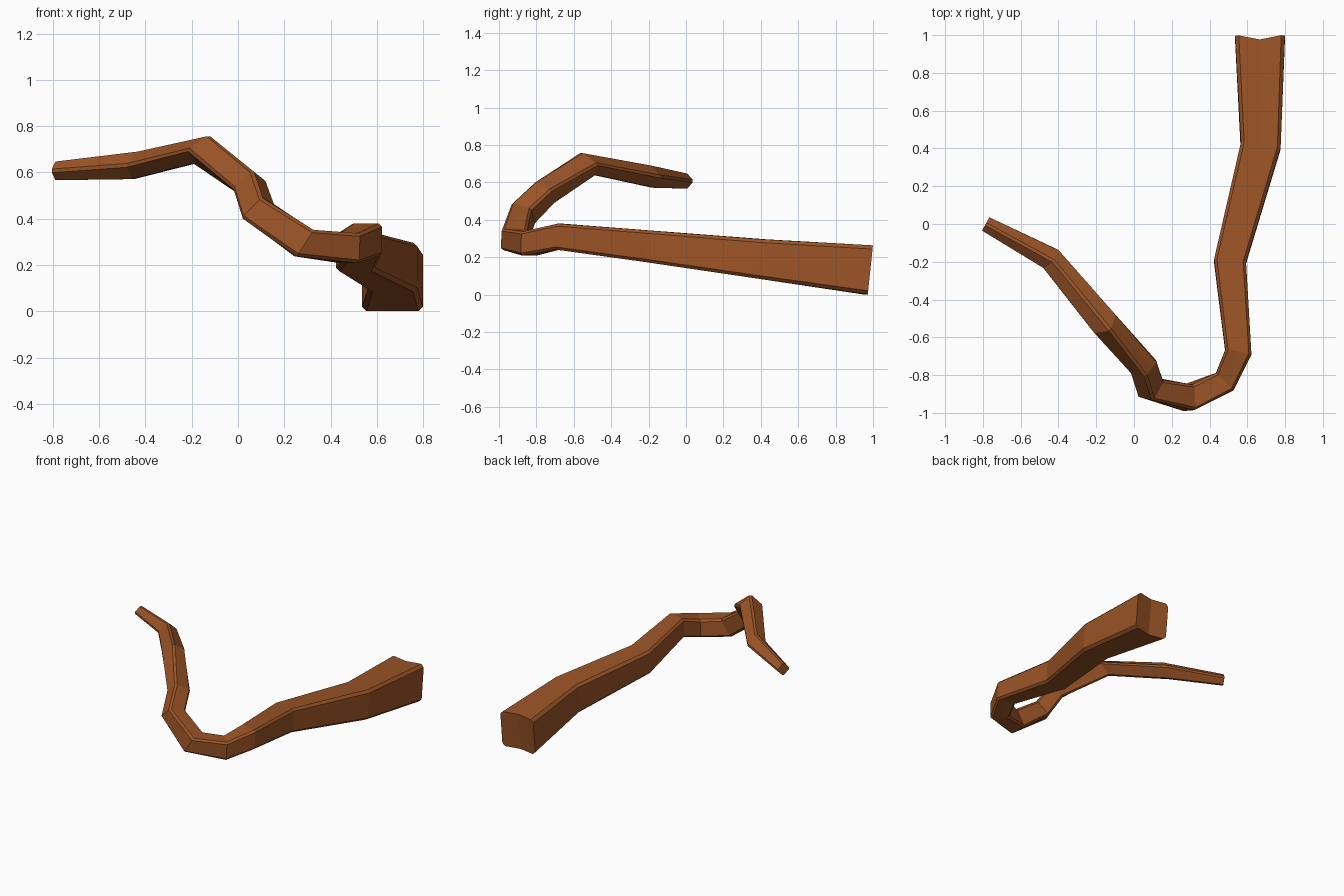
import bpy, bmesh
from math import radians, sin, cos
from mathutils import Vector

if "Cube" in bpy.data.objects:
    bpy.data.objects.remove(bpy.data.objects["Cube"])

# Stations along the limb: x, y, z, half width, roll (deg), pitch (deg)
stations = [
    (0.667, 0.985, 0.132, 0.132, 0, 6),
    (0.67, 0.41, 0.19, 0.106, 0, 6),
    (0.508, -0.20, 0.258, 0.085, 0, 5),
    (0.552, -0.68, 0.31, 0.070, 0, 4),
    (0.48, -0.835, 0.273, 0.065, 0, 2),
    (0.285, -0.92, 0.295, 0.068, 0, 33),
    (0.088, -0.87, 0.432, 0.063, 20, 42),
    (0.05, -0.755, 0.545, 0.059, 34, 39),
    (-0.157, -0.525, 0.698, 0.059, 45, 38),
    (-0.44, -0.185, 0.631, 0.050, 45, 16),
    (-0.785, 0.0, 0.607, 0.034, 45, 0),
]


def section(h):
    """Square with narrow chamfers and a mid point on the top and bottom."""
    c = h - (0.008 + 0.09 * h)
    return [(0, h), (c, h), (h, c), (h, -c), (c, -h),
            (0, -h), (-c, -h), (-h, -c), (-h, c), (-c, h)]


def heading(i):
    """Average horizontal direction of the neighbouring segments."""
    d = Vector((0, 0, 0))
    for a, b in ((i - 1, i), (i, i + 1)):
        if a >= 0 and b < len(stations):
            s = Vector(stations[b][:3]) - Vector(stations[a][:3])
            s.z = 0
            d += s.normalized()
    return d.normalized()


bm = bmesh.new()
rings = []
for i, (x, y, z, h, roll, pitch) in enumerate(stations):
    flat, p, r = heading(i), radians(pitch), radians(roll)
    right0 = flat.cross(Vector((0, 0, 1)))
    up0 = Vector((0, 0, 1)) * cos(p) - flat * sin(p)
    up = up0 * cos(r) + right0 * sin(r)
    right = right0 * cos(r) - up0 * sin(r)
    rings.append([bm.verts.new(Vector((x, y, z)) + right * u + up * v)
                  for u, v in section(h)])

# Root end folds inward along its centre line
for k in (0, 5):
    rings[0][k].co.y -= 0.022

# Skin and end caps
n = len(rings[0])
for a, b in zip(rings, rings[1:]):
    for k in range(n):
        bm.faces.new((a[k], a[(k + 1) % n], b[(k + 1) % n], b[k]))
bm.faces.new(rings[0][0:6])
bm.faces.new(rings[0][5:] + rings[0][:1])
bm.faces.new(rings[-1])
bmesh.ops.recalc_face_normals(bm, faces=bm.faces)

mesh = bpy.data.meshes.new("curved_tail")
bm.to_mesh(mesh)
bm.free()
tail = bpy.data.objects.new("curved_tail", mesh)
bpy.context.collection.objects.link(tail)

# Brown surface
mat = bpy.data.materials.new("brown")
mat.diffuse_color = (0.33, 0.09, 0.02, 1)
mat.use_nodes = True
mat.node_tree.nodes["Principled BSDF"].inputs["Base Color"].default_value = mat.diffuse_color
mesh.materials.append(mat)
